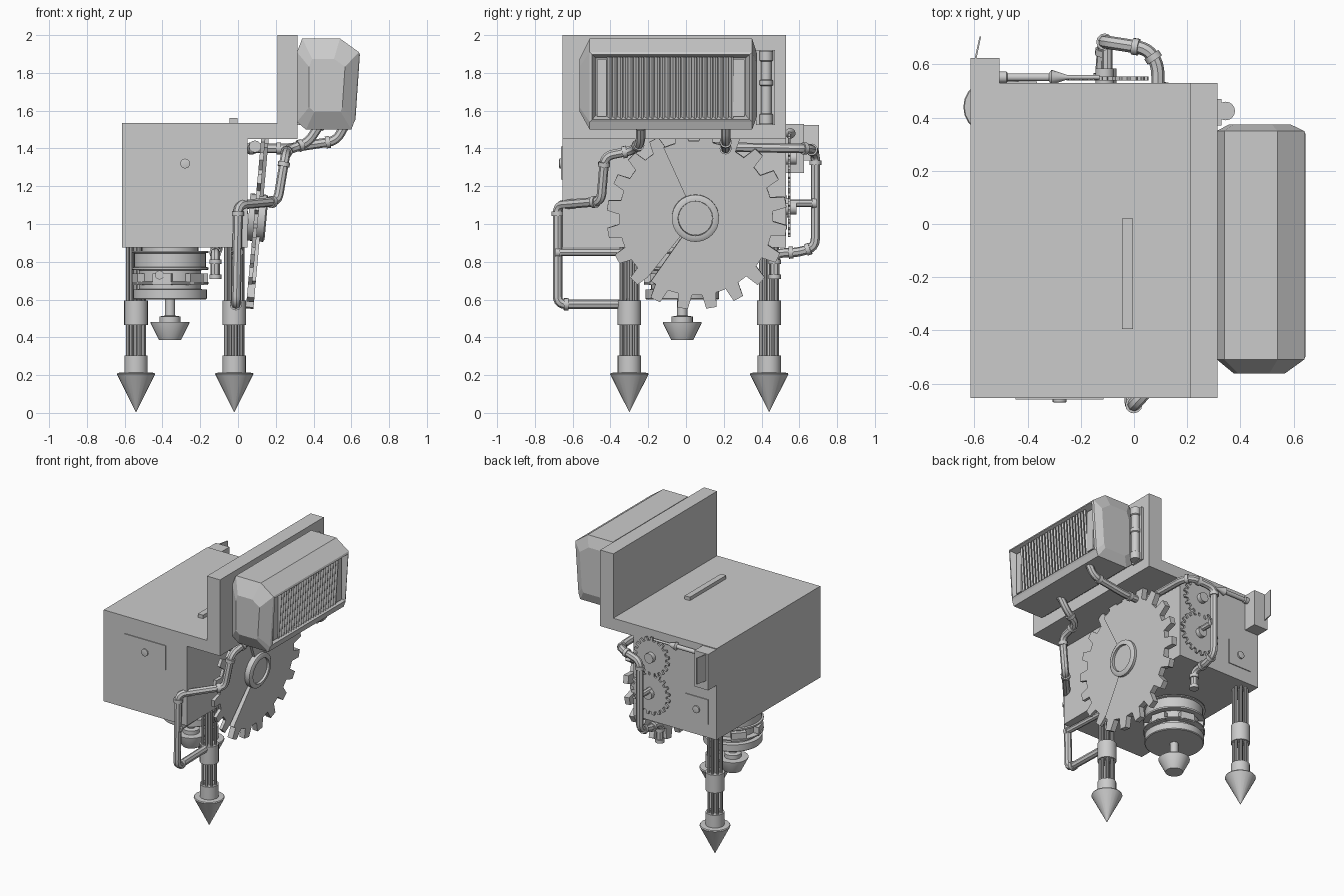
import bpy, bmesh
from math import sin, cos, pi, radians
from mathutils import Vector, Matrix

if "Cube" in bpy.data.objects:
    bpy.data.objects.remove(bpy.data.objects["Cube"])


def finish(bm, name, smooth=False, mat=None):
    bmesh.ops.remove_doubles(bm, verts=bm.verts, dist=1e-5)
    bmesh.ops.recalc_face_normals(bm, faces=bm.faces)
    if mat:
        bm.transform(mat)
    me = bpy.data.meshes.new(name)
    bm.to_mesh(me)
    bm.free()
    ob = bpy.data.objects.new(name, me)
    bpy.context.collection.objects.link(ob)
    if smooth:
        shade(ob)
    return ob


def shade(ob):
    bpy.ops.object.select_all(action='DESELECT')
    ob.select_set(True)
    bpy.context.view_layer.objects.active = ob
    bpy.ops.object.shade_smooth_by_angle(angle=radians(35))


def add_box(bm, x, y, z):
    c = Vector((sum(x), sum(y), sum(z))) / 2
    m = Matrix.Translation(c) @ Matrix.Diagonal((x[1] - x[0], y[1] - y[0], z[1] - z[0], 1))
    bmesh.ops.create_cube(bm, size=1, matrix=m)


def box(name, x, y, z):
    bm = bmesh.new()
    add_box(bm, x, y, z)
    return finish(bm, name)


def prism(name, pts, depth, mat):
    """Outline in local xy, extruded along local z."""
    bm = bmesh.new()
    f = bm.faces.new([bm.verts.new((a, b, 0)) for a, b in pts])
    r = bmesh.ops.extrude_face_region(bm, geom=[f])
    bmesh.ops.translate(bm, vec=(0, 0, depth),
                        verts=[v for v in r['geom'] if isinstance(v, bmesh.types.BMVert)])
    return finish(bm, name, mat=mat)


def lathe(name, prof, pos, axis=(0, 0, 1), n=24, closed=False):
    bm = bmesh.new()
    rings = [[bm.verts.new((r * cos(2 * pi * i / n), r * sin(2 * pi * i / n), z)) for i in range(n)]
             for r, z in prof]
    pairs = list(zip(rings, rings[1:]))
    if closed:
        pairs.append((rings[-1], rings[0]))
    else:
        for k in (0, -1):
            bm.faces.new(rings[k])
    for a, b in pairs:
        for i in range(n):
            j = (i + 1) % n
            bm.faces.new((a[i], a[j], b[j], b[i]))
    q = Vector((0, 0, 1)).rotation_difference(Vector(axis)).to_matrix().to_4x4()
    return finish(bm, name, True, Matrix.Translation(pos) @ q)


def gear_outline(n, r0, r1, start=0, count=None):
    pts, step = [], 2 * pi / n
    for k in range(count or n):
        a = start + k * step
        for f, r in ((0.0, r0), (.22, r0), (.32, r1), (.68, r1), (.8, r0)):
            pts.append((r * cos(a + f * step), r * sin(a + f * step)))
    return pts


def pipe(name, pts, r=.025, bend=.045):
    """Tube with rounded bends and a joint ring either side of each bend."""
    P = [Vector(p) for p in pts]
    path, rings = [P[0]], [(P[0], (P[1] - P[0]).normalized())]
    for a, b, c in zip(P, P[1:], P[2:]):
        d0, d1 = (a - b), (c - b)
        p0 = b + d0.normalized() * min(bend, d0.length * .45)
        p1 = b + d1.normalized() * min(bend, d1.length * .45)
        path += [p0 * (1 - t) ** 2 + b * 2 * t * (1 - t) + p1 * t * t for t in (0, .2, .4, .6, .8, 1)]
        rings.append((p1, d1.normalized()))
    path.append(P[-1])
    rings.append((P[-1], (P[-1] - P[-2]).normalized()))
    cu = bpy.data.curves.new(name, 'CURVE')
    cu.dimensions, cu.bevel_depth, cu.bevel_resolution, cu.use_fill_caps = '3D', r, 2, True
    s = cu.splines.new('POLY')
    s.points.add(len(path) - 1)
    for q, p in zip(s.points, path):
        q.co = (*p, 1)
    ob = bpy.data.objects.new(name, cu)
    bpy.context.collection.objects.link(ob)
    bpy.ops.object.select_all(action='DESELECT')
    ob.select_set(True)
    bpy.context.view_layer.objects.active = ob
    bpy.ops.object.convert(target='MESH')
    shade(bpy.context.view_layer.objects.active)
    for i, (p, d) in enumerate(rings):
        lathe(f"{name}_joint_{i}", [(r + .007, -.012), (r + .007, .012)], p, d, 12)


# Housing: stepped side profile extruded along y
to_xz = Matrix(((1, 0, 0, 0), (0, 0, 1, -.655), (0, 1, 0, 0), (0, 0, 0, 1)))
prism("housing", [(-.615, .875), (.05, .875), (.05, 1.45), (.315, 1.45), (.315, 2), (.21, 2),
                  (.21, 1.535), (-.615, 1.535)], 1.185, to_xz)
box("top_slot", (-.045, -.003), (-.395, .02), (1.52, 1.56))

# Access panels with knobs on front and back
box("front_panel", (-.445, -.115), (-.661, -.64), (1.235, 1.41))
lathe("front_knob", [(.026, 0), (.026, .012), (.015, .014)], (-.28, -.658, 1.32), (0, -1, 0), 16)
box("back_panel", (-.55, -.365), (.52, .536), (.97, 1.15))
lathe("back_knob", [(.026, 0), (.026, .012), (.015, .014)], (-.46, .534, 1.06), (0, 1, 0), 16)

# Lamp casing: lofted octagon with recessed window
prof = [(.312, 1.54), (.36, 1.5), (.6, 1.5), (.615, 1.54), (.64, 1.91), (.54, 1.982), (.34, 1.982), (.312, 1.91)]
bm = bmesh.new()
rings = []
for y, k in ((-.563, .58), (-.51, 1), (.35, 1), (.375, .7)):
    rings.append([bm.verts.new((.465 + (x - .465) * k, y, 1.725 + (z - 1.725) * k)) for x, z in prof])
for a, b in zip(rings, rings[1:]):
    for i in range(8):
        f = bm.faces.new((a[i], a[(i + 1) % 8], b[(i + 1) % 8], b[i]))
        if i == 3 and a is rings[1]:
            window = f
bm.faces.new(rings[0])
bm.faces.new(rings[-1])
bmesh.ops.recalc_face_normals(bm, faces=bm.faces)
bmesh.ops.inset_region(bm, faces=[window], thickness=.018, depth=.006)
bmesh.ops.inset_region(bm, faces=[window], thickness=.03, depth=-.05)
finish(bm, "lamp_casing")

# Lamp grille slats and end blocks
bm = bmesh.new()
for i in range(24):
    m = (Matrix.Translation((.606, -.405 + i * .028, 1.72)) @ Matrix.Rotation(.068, 4, 'Y')
         @ Matrix.Rotation(.5, 4, 'Z') @ Matrix.Diagonal((.03, .013, .33, 1)))
    bmesh.ops.create_cube(bm, size=1, matrix=m)
for y in ((-.47, -.42), (.25, .31)):
    add_box(bm, (.57, .612), y, (1.57, 1.87))
finish(bm, "lamp_grille")

# Cylinder unit beside the lamp
box("side_plate", (.31, .33), (.37, .47), (1.525, 1.92))
lathe("side_cylinder", [(.035, 1.53), (.035, 1.58), (.028, 1.585), (.028, 1.73), (.035, 1.735), (.035, 1.76),
                        (.028, 1.765), (.028, 1.86), (.035, 1.865), (.035, 1.915)], (.345, .425, 0), n=16)

# Large tilted gear: open wheel plus a set-back wedge
tilt = Matrix.Translation((.085, .05, 1.035)) @ Matrix.Rotation(.09, 4, 'Y')
face_x = Matrix(((0, 0, 1, 0), (1, 0, 0, 0), (0, 1, 0, 0), (0, 0, 0, 1)))
step = 2 * pi / 20
start = radians(235)
prism("large_gear", gear_outline(20, .41, .485, start, 13) +
      [(.41 * cos(start + 13.3 * step), .41 * sin(start + 13.3 * step)), (0, 0)], .04, tilt @ face_x)
prism("large_gear_wedge", gear_outline(20, .405, .47, start + 13 * step, 7) + [(0, 0)], .022, tilt @ face_x)
ob = lathe("large_gear_hub", [(.125, -.03), (.125, .058), (.112, .066), (.092, .066), (.092, .045), (.092, -.03)],
           (0, 0, 0), n=32, closed=True)
ob.matrix_world = tilt @ face_x
ob = lathe("large_gear_axle", [(.09, -.03), (.09, .05)], (0, 0, 0), n=32)
ob.matrix_world = tilt @ face_x

# Two meshing gears on the back
for i, (x, z, r, n) in enumerate(((-.11, 1.35, .14, 18), (-.1, 1.085, .155, 20))):
    m = Matrix.Translation((x, .54, z)) @ Matrix.Rotation(-pi / 2, 4, 'X')
    prism(f"back_gear_{i}", gear_outline(n, r - .025, r), .014, m)
    lathe(f"back_gear_axle_{i}", [(.035, 0), (.035, .06)], (x, .525, z), (0, 1, 0), 16)

# Corner bracket, flap and rod on the back
bm = bmesh.new()
add_box(bm, (-.615, -.505), (.52, .625), (1.27, 1.53))
finish(bm, "corner_box")
prism("corner_flap", [(-.6, .62), (-.593, .62), (-.575, .705), (-.581, .705)], .19,
      Matrix.Translation((0, 0, 1.335)))
lathe("corner_rod", [(.022, 0), (.022, .03), (.015, .035), (.015, .19), (.028, .2), (.008, .26), (.008, .38)],
      (-.51, .552, 1.48), (1, 0, 0), 16)

# Two legs: collars, rod bundles, pointed feet
for i, (x, y) in enumerate(((-.02, -.3), (-.54, .44))):
    lathe(f"leg_foot_{i}", [(.001, .005), (.102, .205), (.098, .212), (.062, .214), (.062, .305)], (x, y, 0), n=20)
    lathe(f"leg_collar_{i}", [(.063, .465), (.063, .595)], (x, y, 0), n=20)
    lathe(f"leg_core_{i}", [(.016, .3), (.016, .88)], (x, y, 0), n=10)
    for k in range(8):
        a = k * pi / 4 + .2
        lathe(f"leg_rod_{i}_{k}", [(.01, .3), (.01, .88)], (x + .044 * cos(a), y + .044 * sin(a), 0), n=8)

# Motor drum with nozzle underneath
c = (-.36, -.02, 0)
lathe("motor_drum", [(.19, .6), (.195, .605), (.195, .652), (.165, .655), (.165, .68), (.203, .683), (.203, .692),
                     (.165, .695), (.165, .755), (.203, .758), (.203, .77), (.19, .773), (.19, .845), (.205, .848),
                     (.205, .856), (.15, .858), (.15, .88)], c, n=40)
lathe("motor_nozzle", [(.058, .385), (.103, .475), (.103, .48), (.056, .482), (.056, .51), (.027, .515), (.027, .61)],
      c, n=24)
bm = bmesh.new()
for k in range(6):
    m = Matrix.Translation(c) @ Matrix.Rotation(k * pi / 3 + .3, 4, 'Z') @ Matrix.Translation((.165, 0, .707))
    bmesh.ops.create_cube(bm, size=1, matrix=m @ Matrix.Diagonal((.06, .1, .06, 1)))
finish(bm, "motor_blocks")
lathe("motor_bolt", [(.024, 0), (.024, .03)], (-.415, -.19, .73), (0, -1, 0), 12)

# Pipes
pipe("front_pipe", [(.43, -.24, 1.52), (.37, -.24, 1.43), (.26, -.28, 1.39), (.25, -.43, 1.36), (.21, -.45, 1.12),
                    (.0, -.68, 1.1), (-.01, -.68, .575), (-.02, -.3, .575)])
pipe("front_pipe_branch", [(0, -.68, .85), (-.02, -.3, .85)], .02)
pipe("back_pipe", [(.09, .06, 1.41), (.09, .6, 1.4), (.05, .66, 1.4), (-.11, .685, 1.37), (-.11, .685, .88),
                   (-.12, .6, .85), (-.12, .47, .845), (-.12, .47, .72)])
pipe("lamp_pipe", [(.57, .21, 1.53), (.52, .21, 1.44), (.26, .21, 1.4), (.07, .21, 1.4)])
pipe("back_pipe_branch", [(-.1, .54, 1.11), (-.1, .68, 1.11)], .02)
